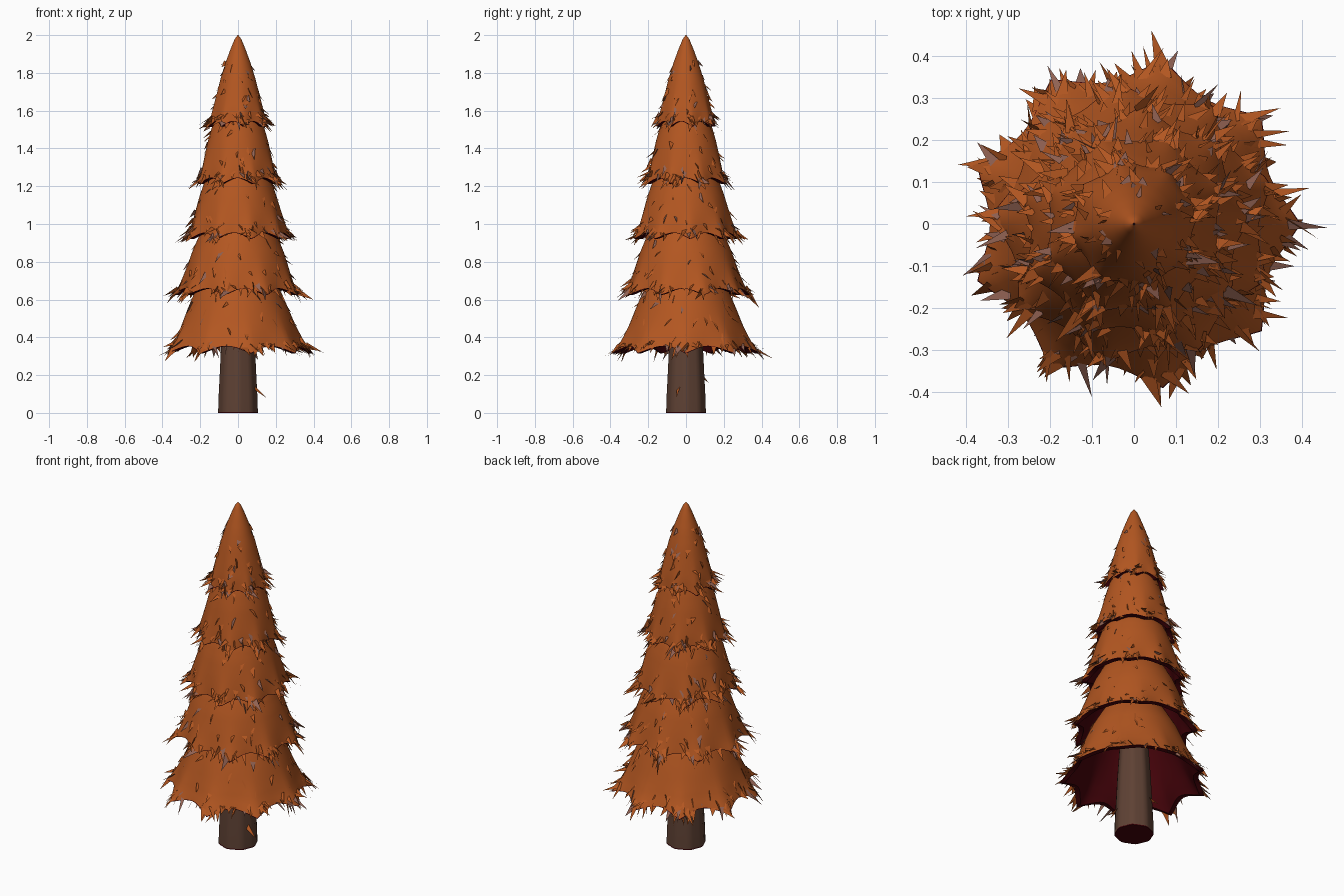
import bpy, math, random
from mathutils import Vector

if "Cube" in bpy.data.objects:
    bpy.data.objects.remove(bpy.data.objects["Cube"])

random.seed(7)


def mat(name, rgb):
    m = bpy.data.materials.new(name)
    m.diffuse_color = (*rgb, 1)
    m.use_nodes = True
    m.node_tree.nodes["Principled BSDF"].inputs["Base Color"].default_value = m.diffuse_color
    return m


ORANGE = mat("rust orange needles", (0.45, 0.094, 0.015))
PALE = mat("dusty brown needles", (0.28, 0.12, 0.085))
RED = mat("dark red underside", (0.06, 0.001, 0.003))
BARK = mat("brown bark", (0.112, 0.053, 0.034))


def add_object(name, verts, faces, mats, idx, smooth=None):
    me = bpy.data.meshes.new(name)
    me.from_pydata(verts, [], faces)
    for m in mats:
        me.materials.append(m)
    me.polygons.foreach_set("material_index", idx)
    me.update()
    ob = bpy.data.objects.new(name, me)
    bpy.context.collection.objects.link(ob)
    if smooth:
        bpy.ops.object.select_all(action='DESELECT')
        ob.select_set(True)
        bpy.context.view_layer.objects.active = ob
        bpy.ops.object.shade_smooth_by_angle(angle=math.radians(smooth))
    return ob


# Tier profiles: (radius, z) from the rim upwards, then number and phase of drooping points
TIERS = [
    ([(.362, .345), (.33, .40), (.299, .47), (.267, .55), (.233, .63), (.17, .74), (.08, .81), (.002, .83)], 9, 0),
    ([(.312, .65), (.293, .70), (.270, .77), (.243, .85), (.214, .92), (.155, 1.03), (.07, 1.10), (.002, 1.12)], 9, 17),
    ([(.260, .945), (.245, 1.0), (.226, 1.07), (.203, 1.15), (.178, 1.22), (.13, 1.32), (.06, 1.39), (.002, 1.41)], 9, 5),
    ([(.207, 1.235), (.195, 1.29), (.178, 1.36), (.159, 1.44), (.133, 1.53), (.095, 1.62), (.04, 1.68), (.002, 1.69)], 8, 22),
    ([(.147, 1.535), (.135, 1.60), (.115, 1.68), (.092, 1.77), (.064, 1.86), (.038, 1.93), (.017, 1.98), (.002, 2.0)], 8, 12),
]
SEG = 90


def point(tier, t, a, inset=0.0):
    """Point on a tier's skirt; t = 0 at the rim, 1 at the top."""
    prof, lobes, phase = tier
    f = min(t, .9999) * (len(prof) - 1)
    i = int(f)
    f -= i
    r = prof[i][0] * (1 - f) + prof[i + 1][0] * f
    z = prof[i][1] * (1 - f) + prof[i + 1][1] * f
    cusp = 1 - abs(math.sin(lobes / 2 * (a - math.radians(phase))))
    fade = max(0, 1 - t * 1.9) ** 2
    r = r * (1 + fade * (.15 * cusp - .05)) - inset
    z += fade * (.008 - .04 * cusp * (.6 + prof[0][0]))
    r = max(r, .0005)
    return Vector((r * math.cos(a), r * math.sin(a), z - inset * .5 * t))


# Foliage skirts: outer shell, thick dark rim and dark lining
for n, tier in enumerate(TIERS):
    ts = [0, .008] + [k / 21 for k in range(1, 22)]
    rings = [(t, 0) for t in reversed(ts)] + [(t, .028) for t in ts]
    verts = [point(tier, t, 2 * math.pi * s / SEG, ins) for t, ins in rings for s in range(SEG)]
    faces, idx = [], []
    for k in range(len(rings) - 1):
        for s in range(SEG):
            s2 = (s + 1) % SEG
            faces.append((k * SEG + s, (k + 1) * SEG + s, (k + 1) * SEG + s2, k * SEG + s2))
            idx.append(0 if k < len(ts) - 2 else 1)
    add_object(f"foliage_tier_{n + 1}", verts, faces, [ORANGE, RED], idx, 60)

# Needle tufts: loose flat blades, thickest and longest around the rim points
for n, tier in enumerate(TIERS):
    verts, faces, idx = [], [], []

    def blade(a, t, length, width, splay, drop):
        base = point(tier, t, a, .002)
        out = Vector((math.cos(a), math.sin(a), 0))
        side = Vector((-out.y, out.x, 0))
        d = (out + side * random.uniform(-splay, splay) + Vector((0, 0, drop))).normalized()
        lean = Vector([random.uniform(-.8, .8) for _ in range(3)])
        w = side + lean
        w = (w - d * w.dot(d)).normalized() * width / 2
        if w.cross(d).dot(out + Vector((0, 0, .5))) < 0:
            w = -w
        i = len(verts)
        verts.extend([base - w, base + w, base + d * length])
        faces.append((i, i + 1, i + 2))
        idx.append(1 if random.random() < .2 else 0)

    scale = .65 + .35 * tier[0][0][0] / .36
    for _ in range(int(85 * scale)):     # scattered over the skirt
        blade(random.uniform(0, 2 * math.pi), .6 * random.random() ** 1.6,
              random.uniform(.04, .08) * scale, random.uniform(.015, .032), .7, random.uniform(-2.0, -.6))
    for k in range(tier[1]):              # clusters at the points
        a0 = math.radians(tier[2]) + 2 * math.pi * k / tier[1]
        for _ in range(7):
            blade(a0 + random.gauss(0, .1), random.uniform(0.02, .13),
                  random.uniform(.045, .11) * scale, random.uniform(.02, .04), .8, random.uniform(-1.3, -.3))
    add_object(f"needle_tufts_{n + 1}", verts, faces, [ORANGE, PALE], idx)

# Trunk: slightly tapered, gently fluted, dark red foot
TS = 32
prof = [(.103, 0), (.103, .006), (.101, .08), (.095, .2), (.088, .35), (.075, .55), (.05, .8)]
verts = []
for r, z in prof:
    for s in range(TS):
        a = 2 * math.pi * s / TS
        q = r * (1 + .03 * math.cos(8 * a) - .01)
        verts.append((q * math.cos(a), q * math.sin(a), z))
faces, idx = [tuple(reversed(range(TS)))], [1]
for k in range(len(prof) - 1):
    for s in range(TS):
        s2 = (s + 1) % TS
        faces.append((k * TS + s, k * TS + s2, (k + 1) * TS + s2, (k + 1) * TS + s))
        idx.append(1 if k == 0 else 0)
add_object("trunk", verts, faces, [BARK, RED], idx, 50)

# Stray needles on the trunk
add_object("stray_needles",
           [(.09, -.03, .14), (.09, -.05, .12), (.15, -.05, .08), (-.03, .09, .2), (-.05, .09, .18), (-.07, .12, .16)],
           [(0, 1, 2), (3, 4, 5)], [ORANGE], [0, 0])
